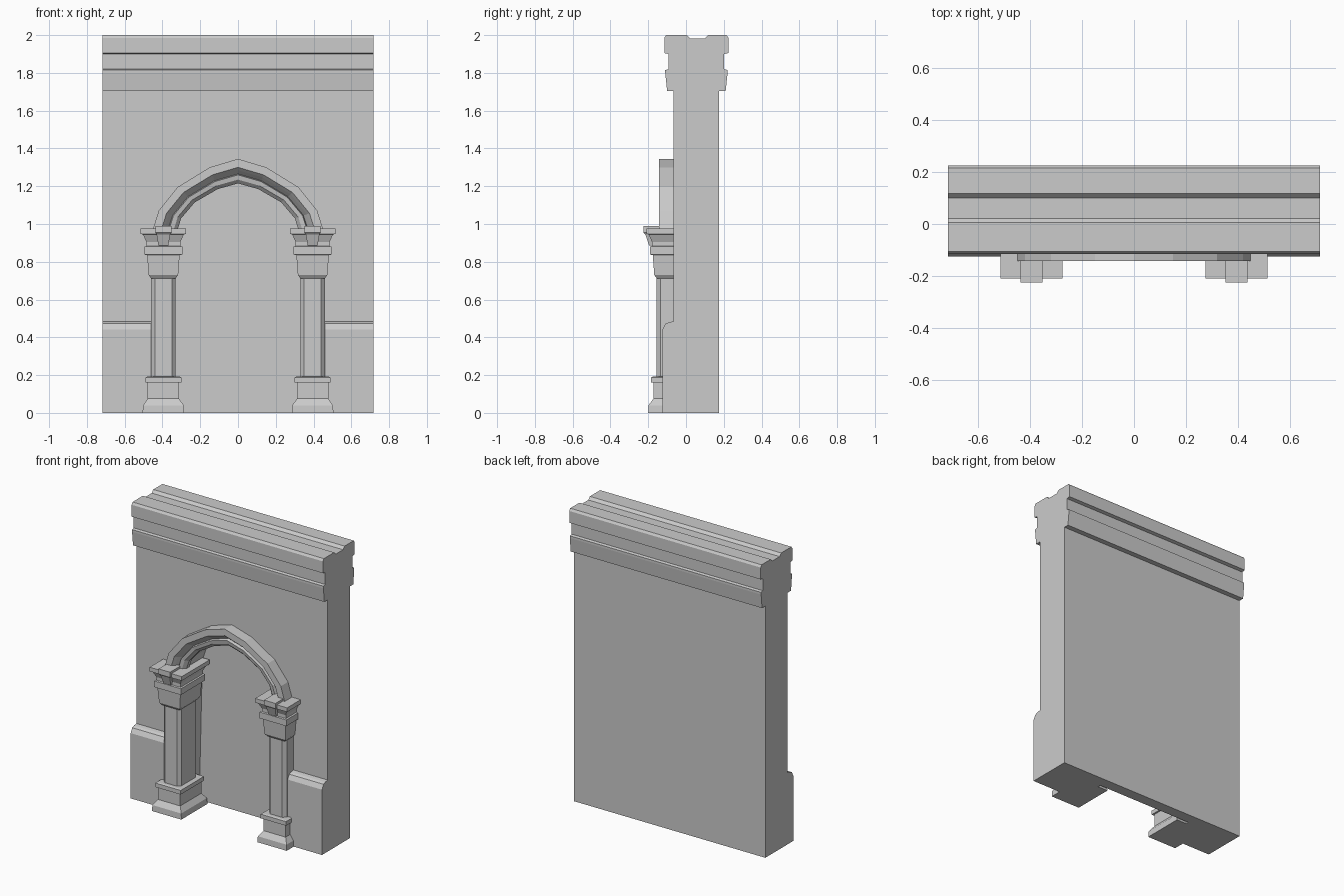
import bpy, bmesh

cube = bpy.data.objects.get("Cube")
if cube:
    bpy.data.objects.remove(cube, do_unlink=True)

stone = bpy.data.materials.new("grey_stone")
stone.use_nodes = True
GREY = (0.6, 0.6, 0.6, 1)
stone.diffuse_color = GREY
stone.node_tree.nodes["Principled BSDF"].inputs["Base Color"].default_value = GREY


def loft(name, rings):
    """Join equal closed rings of points in order and cap both ends."""
    bm = bmesh.new()
    rows = [[bm.verts.new(p) for p in ring] for ring in rings]
    n = len(rows[0])
    for a, b in zip(rows, rows[1:]):
        for i in range(n):
            j = (i + 1) % n
            bm.faces.new((a[i], a[j], b[j], b[i]))
    bm.faces.new(rows[0])
    bm.faces.new(rows[-1])
    bmesh.ops.recalc_face_normals(bm, faces=bm.faces)
    mesh = bpy.data.meshes.new(name)
    bm.to_mesh(mesh)
    bm.free()
    mesh.materials.append(stone)
    obj = bpy.data.objects.new(name, mesh)
    bpy.context.collection.objects.link(obj)
    return obj


def extrude_x(name, profile, x0, x1):
    return loft(name, [[(x, y, z) for y, z in profile] for x in (x0, x1)])


def extrude_y(name, profile, y0, y1):
    return loft(name, [[(x, y, z) for x, z in profile] for y in (y0, y1)])


HALF = 0.717            # half width of the wall
FRONT, NICHE, BACK = -0.065, 0.1, 0.175
EAVE = 1.705            # underside of the cornice
SPRING = 0.95           # start of the arch

# Arch outline, mirrored to both sides
right = [(0.457, SPRING), (0.42, 1.07), (0.32, 1.195), (0.15, 1.3)]
outline = right + [(0, 1.345)] + [(-x, z) for x, z in reversed(right)]


def inset(point, d):
    x, z = point
    return x * (1 - d / 0.457), SPRING + (z - SPRING) * (1 - d / 0.395)


# Wall: a thin back slab and a front slab with the arched niche
extrude_x("wall_back", [(NICHE, 0), (BACK, 0), (BACK, EAVE), (NICHE, EAVE)], -HALF, HALF)
opening = [inset(p, 0.12) for p in outline]
jamb = 0.36
extrude_y("wall_front",
          [(jamb, 0)] + opening + [(-jamb, 0), (-HALF, 0), (-HALF, EAVE), (HALF, EAVE), (HALF, 0)],
          FRONT, NICHE)

# Cornice with two bands and a groove along the top
extrude_x("cornice", [
    (-0.1, EAVE), (-0.11, 1.8), (-0.11, 1.815), (-0.092, 1.82), (-0.092, 1.9),
    (-0.115, 1.905), (-0.115, 1.985), (-0.105, 2), (0.005, 2), (0.022, 1.982),
    (0.1, 1.982), (0.117, 2), (0.215, 2), (0.225, 1.985), (0.225, 1.905),
    (0.202, 1.9), (0.202, 1.82), (0.22, 1.815), (0.22, 1.8), (0.21, EAVE)], -HALF, HALF)

# Arch moulding: (inset from outline, depth) swept along the outline
moulding = [(0, FRONT), (0, -0.142), (0.045, -0.142), (0.06, -0.125), (0.08, -0.1),
            (0.085, -0.12), (0.11, -0.115), (0.13, -0.095), (0.13, FRONT)]
rings = []
for p in outline:
    ring = []
    for d, y in moulding:
        x, z = inset(p, d)
        ring.append((x, y, z))
    rings.append(ring)
loft("arch_moulding", rings)

CY = -0.06              # depth centre of the columns


def ring(cx, half, z, cut=0):
    """Rectangle, or octagon when the corners are cut."""
    hx, hy = half, half + 0.03
    corners = [(hx, hy), (-hx, hy), (-hx, -hy), (hx, -hy)]
    if cut:
        corners = [(hx, hy - cut), (hx - cut, hy), (cut - hx, hy), (-hx, hy - cut),
                   (-hx, cut - hy), (cut - hx, -hy), (hx - cut, -hy), (hx, cut - hy)]
    return [(cx + x, CY + y, z) for x, y in corners]


base = [(0.11, 0), (0.108, 0.04), (0.083, 0.075), (0.083, 0.16),
        (0.095, 0.16), (0.095, 0.188), (0.085, 0.192)]
capital = [(0.065, 0.712), (0.078, 0.73), (0.086, 0.835), (0.1, 0.838), (0.1, 0.88),
           (0.09, 0.883), (0.09, 0.905), (0.108, 0.945), (0.12, 0.947), (0.12, 0.975)]

for side, s in (("left", 1), ("right", -1)):
    cx = s * 0.395
    loft(side + "_column_base", [ring(cx, h, z) for h, z in base])
    loft(side + "_column_shaft", [ring(cx, 0.065, z, 0.02) for z in (0.19, 0.715)])
    loft(side + "_column_capital", [ring(cx, h, z) for h, z in capital])
    # Small tapered block on the front of the capital
    loft(side + "_capital_block",
         [[(cx + x * h, y, z) for x, y in ((-1, front), (1, front), (1, -0.1), (-1, -0.1))]
          for h, front, z in ((0.026, -0.195, 0.885), (0.036, -0.215, 0.945),
                              (0.043, -0.225, 0.955), (0.043, -0.225, 0.99))])
    # Low side panel with a sloped top
    extrude_x(side + "_side_panel",
              [(FRONT, 0), (-0.125, 0), (-0.125, 0.442), (-0.108, 0.472),
               (-0.09, 0.48), (FRONT, 0.485)], s * 0.43, s * HALF)
